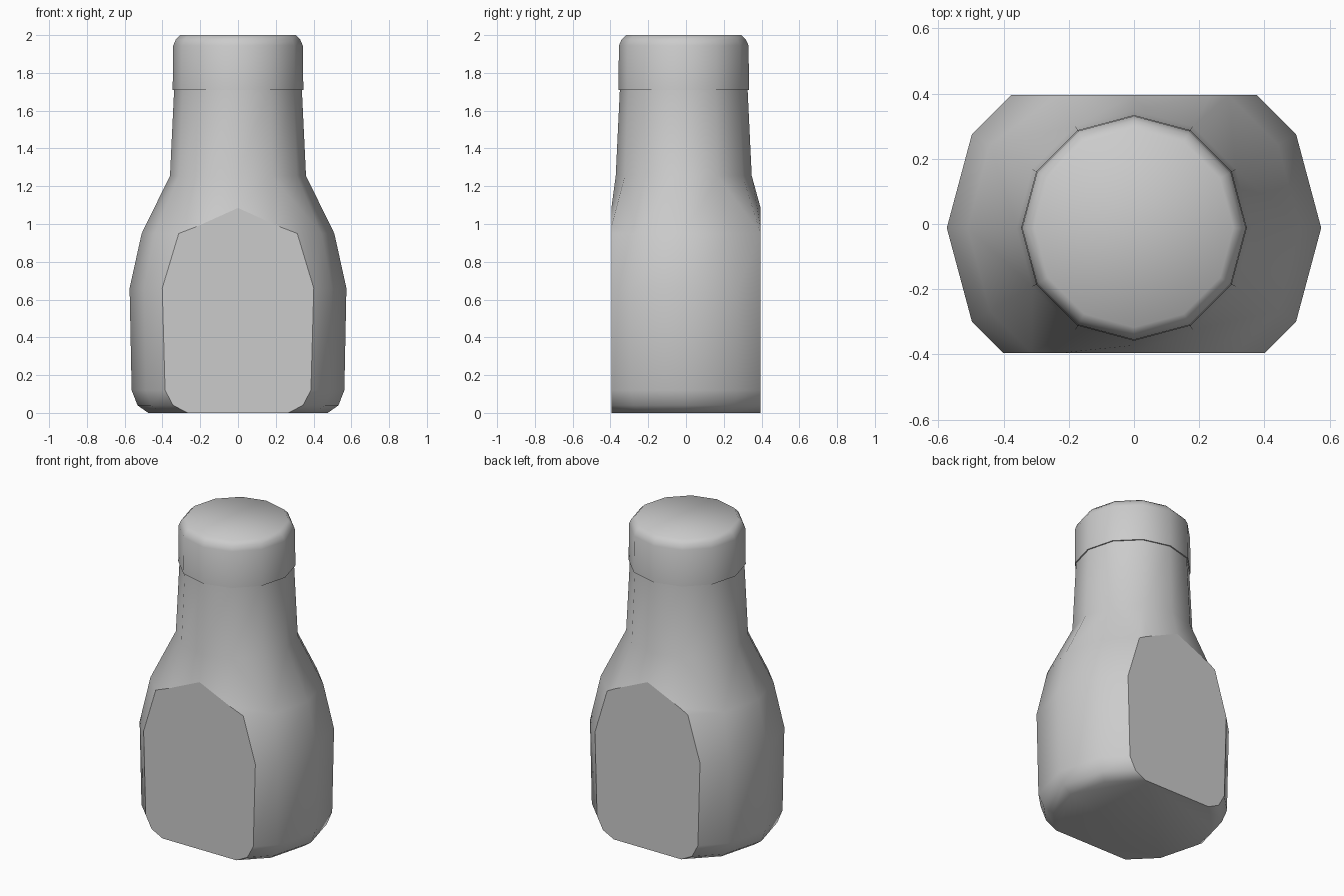
import bpy, bmesh
from math import sin, cos, pi

if "Cube" in bpy.data.objects:
    bpy.data.objects.remove(bpy.data.objects["Cube"])

SIDES, CY, FLAT = 12, -0.012, 0.395


def lathe(bm, profile):
    rings = [[bm.verts.new((r * cos(2 * pi * i / SIDES), CY + r * sin(2 * pi * i / SIDES), z))
              for i in range(SIDES)] for r, z in profile]
    for a, b in zip(rings, rings[1:]):
        for i in range(SIDES):
            j = (i + 1) % SIDES
            bm.faces.new((a[i], a[j], b[j], b[i])).smooth = True
    return rings


def finish(bm, name):
    bmesh.ops.recalc_face_normals(bm, faces=bm.faces)
    mesh = bpy.data.meshes.new(name)
    bm.to_mesh(mesh)
    bm.free()
    bpy.context.collection.objects.link(bpy.data.objects.new(name, mesh))


# Bottle body: turned profile with rounded base, shoulder and tapering neck
bm = bmesh.new()
rings = lathe(bm, [(0.475, 0), (0.532, 0.04), (0.563, 0.12), (0.574, 0.66),
                   (0.51, 0.95), (0.36, 1.255), (0.338, 1.715)])
bm.faces.new(rings[0][::-1]).smooth = True

# Flat front and back panels
for s in (-1, 1):
    res = bmesh.ops.bisect_plane(bm, geom=bm.verts[:] + bm.edges[:] + bm.faces[:],
                                 plane_co=(0, s * FLAT, 0), plane_no=(0, s, 0),
                                 clear_outer=True)
    edges = [e for e in res['geom_cut'] if isinstance(e, bmesh.types.BMEdge)]
    for f in bmesh.ops.edgeloop_fill(bm, edges=edges)['faces']:
        f.smooth = False
        # Shallow gable along the panel's upper edge
        for v in f.verts:
            if v.co.z > 0.97:
                v.co.z = 1.085 - 0.45 * abs(v.co.x)
    for e in edges:
        e.smooth = False
finish(bm, "bottle_body")

# Cap: slightly wider than the neck, with a bevelled top
bm = bmesh.new()
rings = lathe(bm, [(0.336, 1.71), (0.346, 1.71), (0.343, 1.945), (0.33, 1.975), (0.305, 2.0)])
bm.faces.new(rings[-1]).smooth = True
for i in range(SIDES):
    bm.edges.get((rings[1][i], rings[1][(i + 1) % SIDES])).smooth = False
finish(bm, "bottle_cap")
